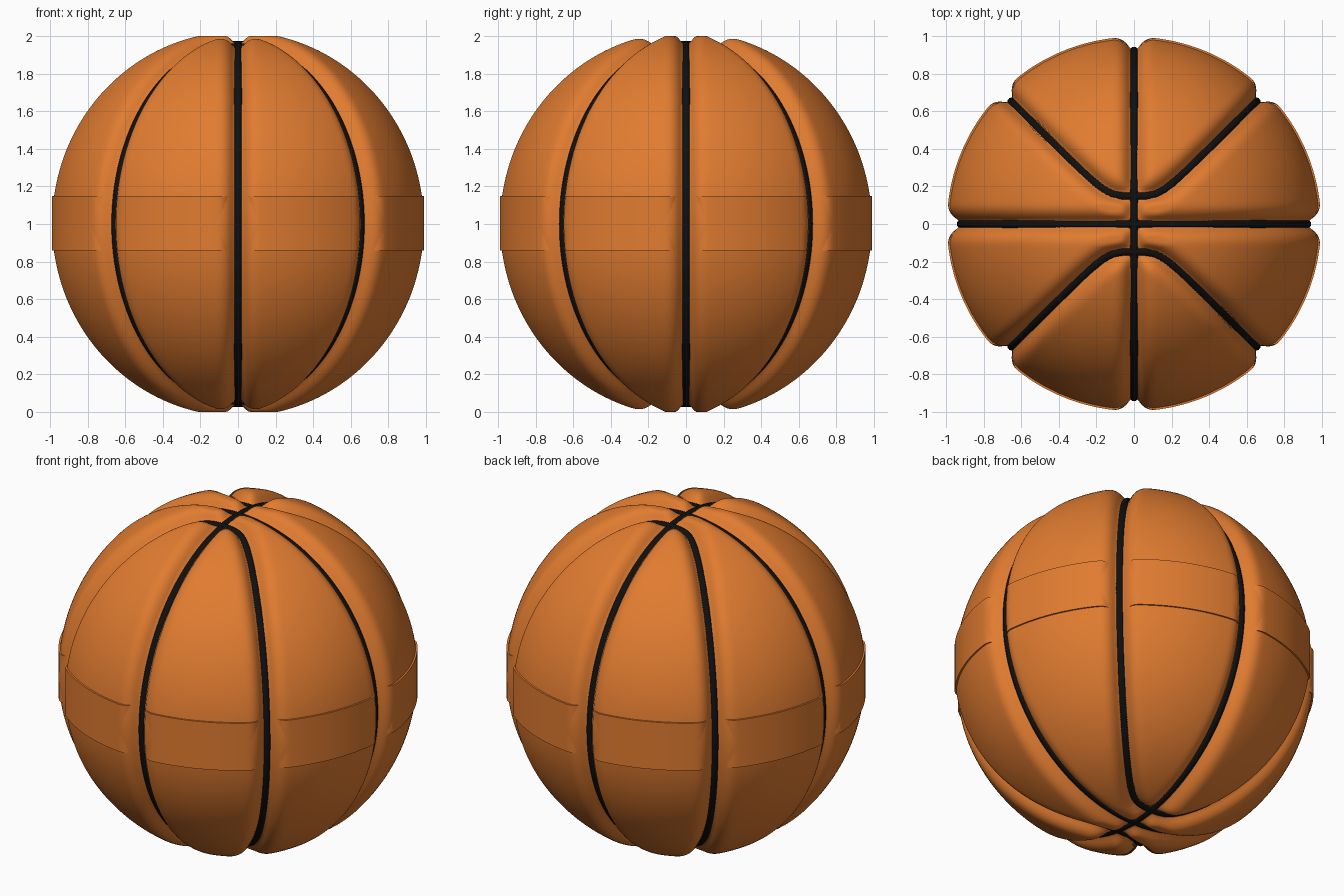
import bpy, bmesh
from math import sin, cos, pi, tan, asin, sqrt
from mathutils import Vector, kdtree

if "Cube" in bpy.data.objects:
    bpy.data.objects.remove(bpy.data.objects["Cube"])

R, ZS = 0.995, 1.035        # horizontal radius, vertical stretch
C = 0.16                    # closest approach of the curved seams to the top
FLOOR = 0.065               # groove depth


def material(name, color):
    m = bpy.data.materials.new(name)
    m.diffuse_color = color
    m.use_nodes = True
    m.node_tree.nodes["Principled BSDF"].inputs["Base Color"].default_value = m.diffuse_color
    return m


orange = material("orange_leather", (0.75, 0.2, 0.03, 1))
black = material("black_rubber", (0.005, 0.005, 0.005, 1))


def place(u, r):
    z = max(-1.0, min(1.0, u.z * r * ZS))
    return Vector((u.x * r, u.y * r, 1 + z))


def curved_seam(side, n):
    xm = sqrt((1 - C ** 4) / 2)
    pts = []
    for i in range(n):
        a = 2 * pi * i / n
        x = xm * sin(a)
        y = (x ** 4 + C ** 4) ** 0.25
        z = sqrt(max(0, 1 - x * x - y * y)) * (1 if cos(a) >= 0 else -1)
        pts.append(Vector((x, side * y, z)).normalized())
    return pts


# Seam lookup for the groove distance
samples = curved_seam(1, 2400) + curved_seam(-1, 2400)
tree = kdtree.KDTree(len(samples))
for i, p in enumerate(samples):
    tree.insert(p, i)
tree.balance()


def groove(u):
    keep = 1.0
    for d in (abs(asin(max(-1, min(1, u.x)))), abs(asin(max(-1, min(1, u.y)))), tree.find(u)[2]):
        t = max(0.0, min(1.0, (d - 0.02) / 0.11))
        keep *= 1 - (1 - t) ** 3
    return 1 - keep


def finish(name, bm, angle):
    me = bpy.data.meshes.new(name)
    bmesh.ops.recalc_face_normals(bm, faces=bm.faces)
    bm.to_mesh(me)
    bm.free()
    me.materials.append(orange)
    ob = bpy.data.objects.new(name, me)
    bpy.context.collection.objects.link(ob)
    bpy.ops.object.select_all(action='DESELECT')
    ob.select_set(True)
    bpy.context.view_layer.objects.active = ob
    bpy.ops.object.shade_smooth_by_angle(angle=angle)


# Ball: cube sphere pressed in along the seams
bm = bmesh.new()
bmesh.ops.create_cube(bm, size=2)
bmesh.ops.subdivide_edges(bm, edges=bm.edges[:], cuts=109, use_grid_fill=True)
for v in bm.verts:
    u = Vector([tan(c * pi / 4) for c in v.co]).normalized()
    v.co = place(u, R * (1 - FLOOR * groove(u)))
finish("ball_panels", bm, pi)

# Equator band: panel outline extruded straight up, sunk at the seams
bm = bmesh.new()
rings = []
N = 480
for inset, z in ((0.05, 1.15), (0, 1.15), (0, 0.86), (0.05, 0.86)):
    ring = []
    for i in range(N):
        u = Vector((cos(2 * pi * i / N), sin(2 * pi * i / N), 0))
        p = u * (R * (1 - 0.1 * groove(u)) - inset)
        ring.append(bm.verts.new((p.x, p.y, z)))
    rings.append(ring)
for k in range(4):
    a, b = rings[k], rings[(k + 1) % 4]
    for i in range(N):
        j = (i + 1) % N
        bm.faces.new((a[i], a[j], b[j], b[i]))
finish("equator_band", bm, pi / 5)


# Seams: black cords lying in the grooves
def seam(name, pts):
    cu = bpy.data.curves.new(name, 'CURVE')
    cu.dimensions = '3D'
    cu.bevel_depth = 0.025
    cu.bevel_resolution = 3
    sp = cu.splines.new('POLY')
    sp.points.add(len(pts) - 1)
    for q, u in zip(sp.points, pts):
        q.co = (*place(u, 0.918), 1)
    sp.use_cyclic_u = True
    sp.use_smooth = True
    cu.materials.append(black)
    bpy.context.collection.objects.link(bpy.data.objects.new(name, cu))


M = 200
ring = [(cos(2 * pi * i / M), sin(2 * pi * i / M)) for i in range(M)]
seam("seam_front_back", [Vector((0, a, b)) for a, b in ring])
seam("seam_left_right", [Vector((a, 0, b)) for a, b in ring])
seam("curved_seam_back", curved_seam(1, M))
seam("curved_seam_front", curved_seam(-1, M))
